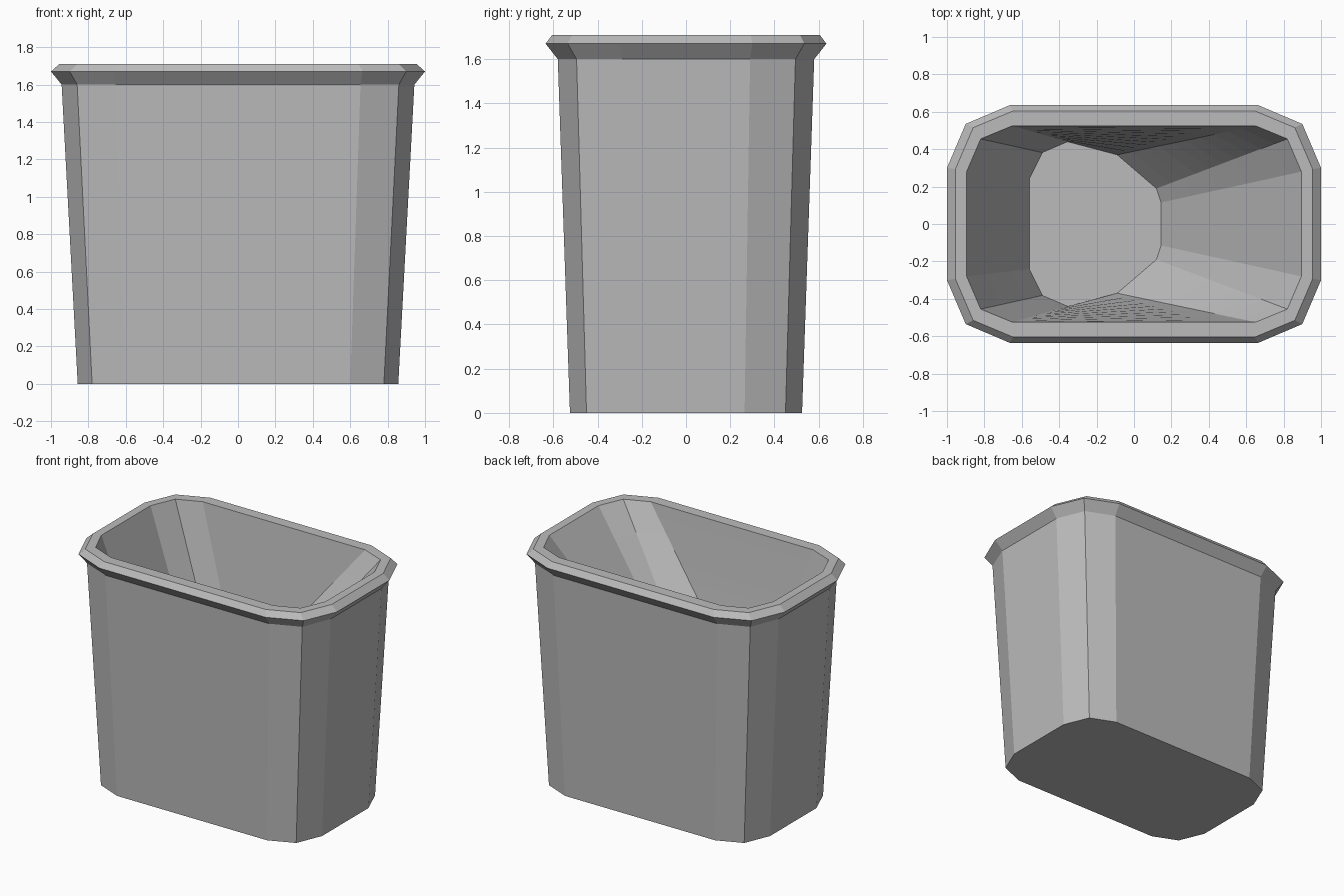
import bpy

cube = bpy.data.objects.get("Cube")
if cube:
    bpy.data.objects.remove(cube, do_unlink=True)

grey = bpy.data.materials.new("light_grey")
grey.use_nodes = True
colour = (0.5, 0.5, 0.5, 1)
grey.diffuse_color = colour
grey.node_tree.nodes["Principled BSDF"].inputs["Base Color"].default_value = colour


def corner_ring(z, right, left=None):
    """Twelve-sided ring from three corner points per end, mirrored front to back."""
    left = left or [(-x, y) for x, y in right]
    back = right + left[::-1]
    front = [(x, -y) for x, y in back[::-1]]
    return [(x, y, z) for x, y in back + front]


def blend(a, b, t):
    return [tuple(p + (q - p) * t for p, q in zip(u, v)) for u, v in zip(a, b)]


def loft(name, rings, cap_start=False, cap_end=False):
    """Skin a list of rings, closing the requested ends."""
    n = len(rings[0])
    verts = [v for ring in rings for v in ring]
    faces = []
    for r in range(len(rings) - 1):
        for i in range(n):
            j = (i + 1) % n
            faces.append((r * n + i, r * n + j, (r + 1) * n + j, (r + 1) * n + i))
    if cap_start:
        faces.append(tuple(reversed(range(n))))
    if cap_end:
        faces.append(tuple(range(len(verts) - n, len(verts))))
    mesh = bpy.data.meshes.new(name)
    mesh.from_pydata(verts, [], faces)
    mesh.materials.append(grey)
    obj = bpy.data.objects.new(name, mesh)
    bpy.context.collection.objects.link(obj)
    return obj


# Ring outlines, from the foot up to the mouth
foot = corner_ring(0, [(0.857, 0.265), (0.78, 0.45), (0.6, 0.525)])
neck = corner_ring(1.6, [(0.943, 0.29), (0.86, 0.495), (0.655, 0.58)])
lip_edge = corner_ring(1.67, [(1.0, 0.3), (0.9, 0.535), (0.665, 0.635)])
lip_top = corner_ring(1.71, [(0.955, 0.293), (0.86, 0.515), (0.645, 0.605)])
mouth = corner_ring(1.71, [(0.895, 0.28), (0.82, 0.455), (0.65, 0.525)])

# Inner floor, narrowed and shifted towards one end
floor = corner_ring(0.79, [(0.145, 0.115), (0.12, 0.19), (-0.09, 0.37)],
                    [(-0.56, 0.24), (-0.49, 0.382), (-0.355, 0.44)])

# Tapered outer body and flared rim
loft("bin_body", [foot, neck], cap_start=True)
loft("bin_rim", [neck, lip_edge, lip_top, mouth])

# Twisted inner wall, split into steps so that it bends evenly
steps = 10
loft("bin_inside", [blend(mouth, floor, k / steps) for k in range(steps + 1)], cap_end=True)
